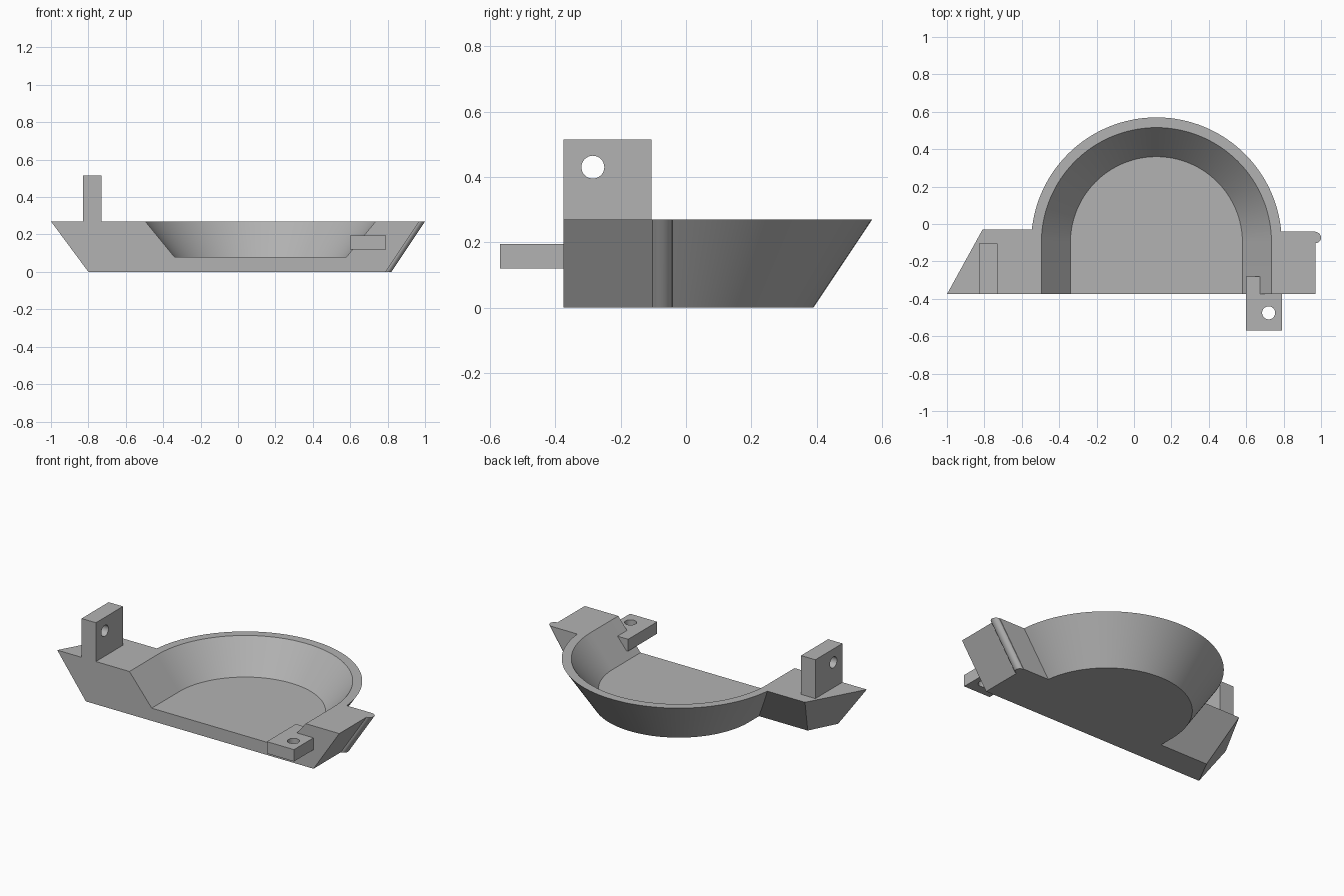
import bpy, bmesh, math

cube = bpy.data.objects.get("Cube")
if cube:
    bpy.data.objects.remove(cube, do_unlink=True)

grey = bpy.data.materials.new("plain grey")
grey.use_nodes = True
colour = (0.45, 0.45, 0.45, 1)
grey.diffuse_color = colour
grey.node_tree.nodes["Principled BSDF"].inputs["Base Color"].default_value = colour

FRONT, TOP = -0.375, 0.27
CX, CY = 0.12, -0.10


def loft(name, low, high, z0, z1):
    """Solid between two matching outlines."""
    bm = bmesh.new()
    a = [bm.verts.new((x, y, z0)) for x, y in low]
    b = [bm.verts.new((x, y, z1)) for x, y in high]
    n = len(a)
    bm.faces.new(a)
    bm.faces.new(b)
    for i in range(n):
        j = (i + 1) % n
        bm.faces.new((a[i], a[j], b[j], b[i]))
    bmesh.ops.recalc_face_normals(bm, faces=bm.faces)
    mesh = bpy.data.meshes.new(name)
    bm.to_mesh(mesh)
    bm.free()
    mesh.materials.append(grey)
    ob = bpy.data.objects.new(name, mesh)
    bpy.context.collection.objects.link(ob)
    return ob


def arch(radius, front):
    """Half circle with straight legs running to the front."""
    pts = [(CX + radius, front)]
    for i in range(65):
        t = math.pi * i / 64
        pts.append((CX + radius * math.cos(t), CY + radius * math.sin(t)))
    return pts + [(CX - radius, front)]


def circle(x, y, r, n=32):
    return [(x + r * math.cos(math.tau * i / n), y + r * math.sin(math.tau * i / n))
            for i in range(n)]


def box(name, x0, x1, y0, y1, z0, z1):
    rect = [(x0, y0), (x1, y0), (x1, y1), (x0, y1)]
    return loft(name, rect, rect, z0, z1)


def combine(target, tool, operation):
    """Apply a boolean and discard the tool."""
    tool.hide_render = True
    mod = target.modifiers.new("combine", "BOOLEAN")
    mod.operation, mod.solver, mod.object = operation, "EXACT", tool
    bpy.ops.object.select_all(action="DESELECT")
    bpy.context.view_layer.objects.active = target
    target.select_set(True)
    bpy.ops.object.modifier_apply(modifier=mod.name)
    bpy.data.objects.remove(tool, do_unlink=True)


# Flared half bowl
body = loft("bowl_body", arch(0.49, FRONT), arch(0.67, FRONT), 0, TOP)

# Arm with slanted end and slanted back
combine(body, loft("pointed_arm",
                   [(-0.80, FRONT), (-0.2, FRONT), (-0.2, -0.20), (-0.71, -0.20)],
                   [(-1.0, FRONT), (-0.2, FRONT), (-0.2, -0.03), (-0.81, -0.03)],
                   0, TOP), "UNION")

# Arm with slanted end and upright back
combine(body, loft("square_arm",
                   [(0.4, FRONT), (0.79, FRONT), (0.79, -0.04), (0.4, -0.04)],
                   [(0.4, FRONT), (0.97, FRONT), (0.97, -0.04), (0.4, -0.04)],
                   0, TOP), "UNION")

# Round rib along the slanted end
combine(body, loft("end_rib", circle(0.79, -0.073, 0.03), circle(0.97, -0.073, 0.03),
                   0, TOP), "UNION")

# Hollow, open at the front above the floor
combine(body, loft("hollow", arch(0.46, -0.6), arch(0.64, -0.6), 0.08, 0.30), "DIFFERENCE")

# Standing lug with a sideways hole
upright = box("upright_lug", -0.83, -0.73, FRONT, -0.105, TOP, 0.515)
drill = loft("drill", circle(0, 0, 0.035), circle(0, 0, 0.035), -0.2, 0.2)
drill.rotation_euler = (0, math.pi / 2, 0)
drill.location = (-0.78, -0.285, 0.43)
bpy.context.view_layer.update()
combine(upright, drill, "DIFFERENCE")

# Flat front tab with an upright hole
tab = box("front_tab", 0.60, 0.79, -0.57, -0.28, 0.12, 0.195)
ring = circle(0.72, -0.475, 0.035)
combine(tab, loft("drill", ring, ring, 0, 0.3), "DIFFERENCE")

# Smooth curves, sharp corners
for ob in (body, upright, tab):
    bpy.ops.object.select_all(action="DESELECT")
    bpy.context.view_layer.objects.active = ob
    ob.select_set(True)
    bpy.ops.object.shade_smooth_by_angle(angle=math.radians(30))
